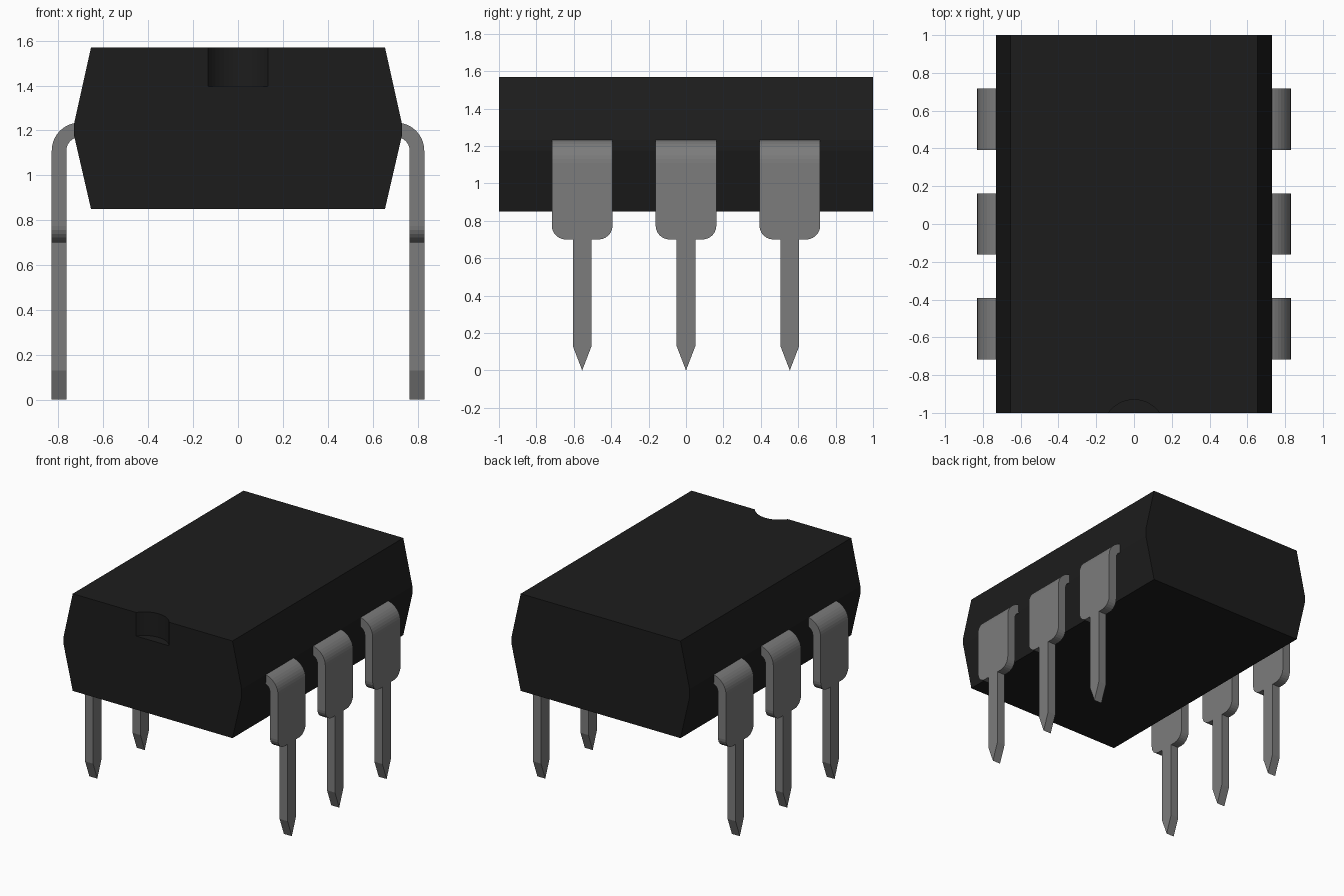
import bpy, bmesh
from math import sin, cos, pi
from mathutils import Vector

if "Cube" in bpy.data.objects:
    bpy.data.objects.remove(bpy.data.objects["Cube"])


def material(name, v):
    m = bpy.data.materials.new(name)
    m.diffuse_color = (v, v, v, 1)
    m.use_nodes = True
    m.node_tree.nodes["Principled BSDF"].inputs["Base Color"].default_value = m.diffuse_color
    return m


def add_object(name, bm, mat=None):
    bmesh.ops.recalc_face_normals(bm, faces=bm.faces)
    me = bpy.data.meshes.new(name)
    bm.to_mesh(me)
    bm.free()
    ob = bpy.data.objects.new(name, me)
    bpy.context.collection.objects.link(ob)
    if mat:
        me.materials.append(mat)
    return ob


def prism(points, offset):
    """Extrude a closed outline of 3D points; returns the bmesh."""
    bm = bmesh.new()
    face = bm.faces.new([bm.verts.new(p) for p in points])
    ext = bmesh.ops.extrude_face_region(bm, geom=[face], use_keep_orig=True)
    verts = [g for g in ext["geom"] if isinstance(g, bmesh.types.BMVert)]
    bmesh.ops.translate(bm, verts=verts, vec=offset)
    return bm


black = material("black_plastic", 0.012)
metal = material("lead_metal", 0.2)

# Body: tapered package with a narrow parting band along each side
right = [(0.655, 0.85), (0.73, 1.175), (0.73, 1.232), (0.655, 1.57)]
outline = right + [(-x, z) for x, z in reversed(right)]
body = add_object("body", prism([(x, -1, z) for x, z in outline], (0, 2, 0)), black)

# Orientation notch in the front top edge
bm = bmesh.new()
bmesh.ops.create_cone(bm, cap_ends=True, segments=48, radius1=0.165,
                      radius2=0.165, depth=0.4)
cutter = add_object("notch_cutter", bm, black)
cutter.location = (0, -1.095, 1.395 + 0.2)
cutter.hide_render = True
cutter.hide_set(True)
notch = body.modifiers.new("notch", 'BOOLEAN')
notch.operation = 'DIFFERENCE'
notch.solver = 'EXACT'
notch.object = cutter

# Leads: flat blade with a pointed pin, bent inward at the top
IN, OUT, BEND_X, BEND_Z = 0.765, 0.83, 0.705, 1.11
W, R, SHOULDER = 0.1625, 0.075, 0.70


def lead(name, y):
    half = [(0.05, 0.13), (0.05, SHOULDER)]
    half += [(W - R + R * sin(a), SHOULDER + R - R * cos(a))
             for a in (i * pi / 12 for i in range(7))]
    half += [(W, BEND_Z)]
    pts = [(0, 0)] + half + [(-u, z) for u, z in reversed(half)]
    bm = prism([(IN, y + u, z) for u, z in pts], (OUT - IN, 0, 0))
    # Sweep the top end face through the bend, then into the body
    end = max(bm.faces, key=lambda f: f.calc_center_median().z)
    steps = 10
    centre = Vector((BEND_X, y, BEND_Z))
    start = [(v, v.co.x - BEND_X) for v in end.verts]
    for i in range(1, steps + 2):
        a = min(i, steps) * pi / 2 / steps
        radii = {v: r for v, r in start}
        end = bmesh.ops.extrude_discrete_faces(bm, faces=[end])["faces"][0]
        start = []
        for v in end.verts:
            old = min(radii, key=lambda o: (o.co - v.co).length)
            start.append((v, radii[old]))
        for v, r in start:
            v.co.x = centre.x + r * cos(a) - (0.05 if i > steps else 0)
            v.co.z = centre.z + r * sin(a)
    ob = add_object(name, bm, metal)
    ob.modifiers.new("other_side", 'MIRROR')


for name, y in (("front_lead", -0.555), ("middle_lead", 0), ("rear_lead", 0.555)):
    lead(name, y)
